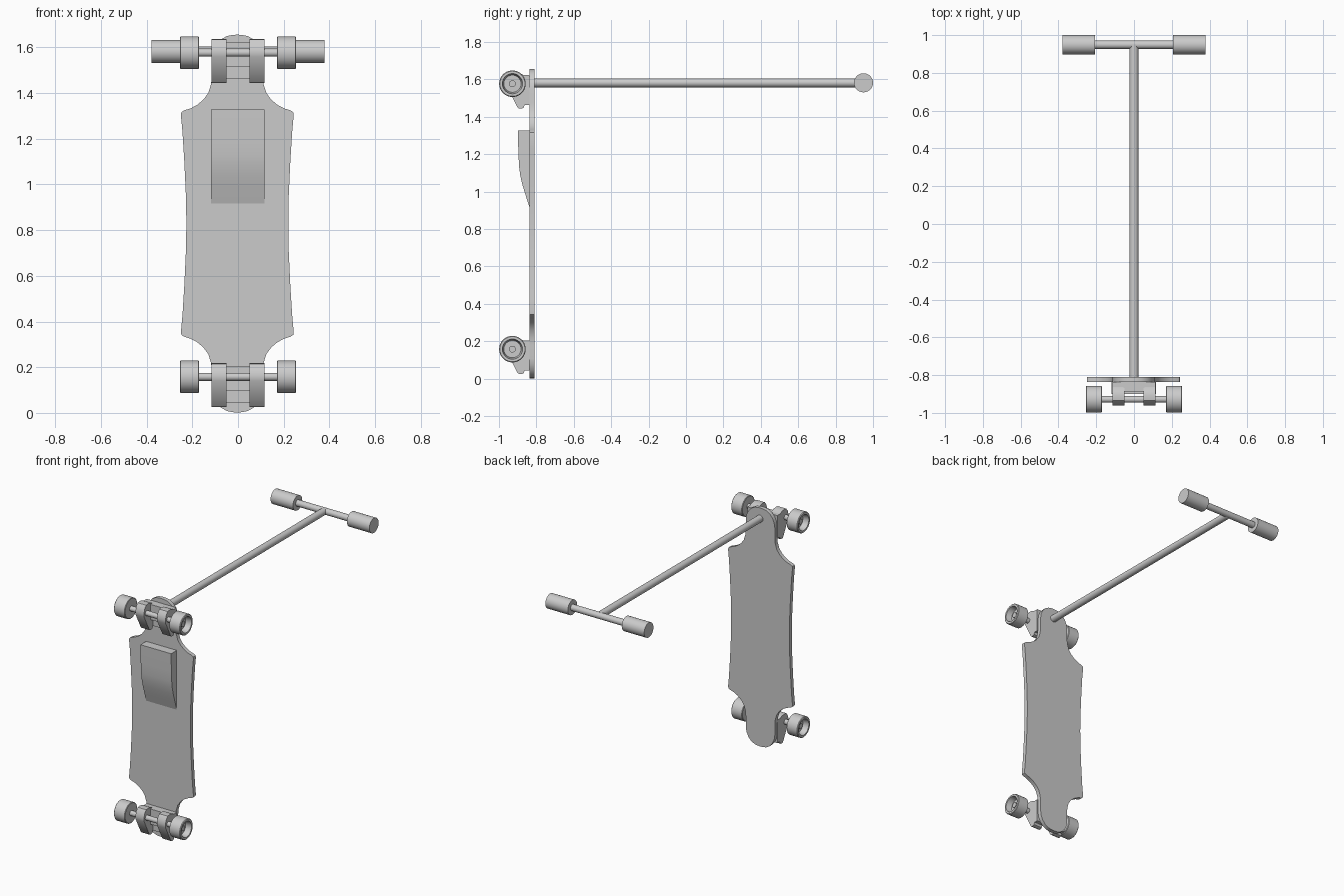
import bpy
import bmesh
import math
from mathutils import Matrix, Vector

cube = bpy.data.objects.get("Cube")
if cube:
    bpy.data.objects.remove(cube, do_unlink=True)

grey = bpy.data.materials.new("plain grey")
grey.use_nodes = True
grey.diffuse_color = (0.6, 0.6, 0.6, 1)
grey.node_tree.nodes["Principled BSDF"].inputs["Base Color"].default_value = grey.diffuse_color


def finish(name, bm, angle=35):
    bmesh.ops.recalc_face_normals(bm, faces=bm.faces)
    mesh = bpy.data.meshes.new(name)
    bm.to_mesh(mesh)
    bm.free()
    mesh.materials.append(grey)
    obj = bpy.data.objects.new(name, mesh)
    bpy.context.collection.objects.link(obj)
    bpy.ops.object.select_all(action="DESELECT")
    obj.select_set(True)
    bpy.context.view_layer.objects.active = obj
    bpy.ops.object.shade_smooth_by_angle(angle=math.radians(angle))
    return obj


def extrude(name, points, offset, angle=35):
    """Extrude a closed outline of 3D points along an offset."""
    bm = bmesh.new()
    face = bm.faces.new([bm.verts.new(p) for p in points])
    new = bmesh.ops.extrude_face_region(bm, geom=[face])["geom"]
    bmesh.ops.translate(bm, vec=offset, verts=[g for g in new if isinstance(g, bmesh.types.BMVert)])
    return finish(name, bm, angle)


def side_profile(name, profile, x0, x1, z=0, angle=35):
    return extrude(name, [(x0, y, z + h) for y, h in profile], (x1 - x0, 0, 0), angle)


def block(name, x, y0, y1, z0, z1):
    return side_profile(name, [(y0, z0), (y1, z0), (y1, z1), (y0, z1)], -x, x)


def rod(name, start, end, radius):
    start, end = Vector(start), Vector(end)
    axis = end - start
    bm = bmesh.new()
    turn = axis.to_track_quat("Z", "Y").to_matrix().to_4x4()
    bmesh.ops.create_cone(bm, cap_ends=True, segments=32, radius1=radius, radius2=radius,
                          depth=axis.length, matrix=Matrix.Translation((start + end) / 2) @ turn)
    return finish(name, bm)


def lathe_x(name, profile, centre):
    """Spin an (x, radius) profile around a horizontal axle."""
    bm = bmesh.new()
    verts = [bm.verts.new((x, 0, r)) for x, r in profile]
    edges = [bm.edges.new(pair) for pair in zip(verts, verts[1:])]
    bmesh.ops.spin(bm, geom=verts + edges, axis=(1, 0, 0), cent=(0, 0, 0),
                   angle=math.tau, steps=40, use_merge=True)
    bmesh.ops.remove_doubles(bm, verts=bm.verts, dist=0.0001)
    bmesh.ops.translate(bm, vec=centre, verts=bm.verts)
    return finish(name, bm)


# Deck: one quarter of the outline, mirrored to all four corners
DECK_MID, DECK_FRONT, DECK_BACK = 0.829, -0.837, -0.81
quarter = [(0.223, 0), (0.225, 0.12), (0.232, 0.27), (0.24, 0.4), (0.247, 0.475), (0.245, 0.487),
           (0.234, 0.495), (0.205, 0.504), (0.175, 0.52), (0.148, 0.543), (0.127, 0.572),
           (0.115, 0.61), (0.111, 0.65), (0.111, 0.72), (0.106, 0.753), (0.092, 0.783),
           (0.072, 0.806), (0.045, 0.821), (0.02, 0.826), (0, 0.827)]
half = quarter + [(-x, z) for x, z in quarter[-2::-1]]
outline = half + [(x, -z) for x, z in half[-2:0:-1]]
extrude("deck", [(x - 0.003, DECK_FRONT, DECK_MID + z) for x, z in outline],
        (0, DECK_BACK - DECK_FRONT, 0))

# Battery case with a curved lower slope
case = [(-0.834, 1.328), (-0.899, 1.328), (-0.896, 1.2), (-0.892, 1.13), (-0.886, 1.085),
        (-0.874, 1.035), (-0.859, 0.985), (-0.834, 0.907)]
side_profile("battery_case", case, -0.119, 0.116)

# Trucks and wheels
AXLE_Y = -0.928
bracket = [(-0.85, 0.046), (-0.868, 0.046), (-0.885, 0.055), (-0.91, 0.06), (-0.935, 0.057),
           (-0.952, 0.035), (-0.96, 0.005), (-0.957, -0.018), (-0.9, -0.128), (-0.892, -0.133),
           (-0.876, -0.133), (-0.868, -0.128), (-0.862, -0.113), (-0.85, -0.113)]
wheel = [(0.17, 0), (0.17, 0.067), (0.173, 0.071), (0.251, 0.071), (0.255, 0.067),
         (0.255, 0.054), (0.215, 0.046), (0.215, 0.018), (0.232, 0.018), (0.232, 0)]
for end, z in (("lower", 0.158), ("upper", 1.577)):
    block(end + "_base_plate", 0.115, -0.862, -0.836, z - 0.113, z + 0.046)
    block(end + "_pivot_block", 0.055, -0.89, -0.86, z - 0.06, z + 0.046)
    rod(end + "_axle", (-0.175, AXLE_Y, z), (0.175, AXLE_Y, z), 0.0175)
    for side, s in (("left", 1), ("right", -1)):
        side_profile(f"{end}_{side}_bracket", bracket, s * 0.05, s * 0.115, z)
        lathe_x(f"{end}_{side}_wheel", [(s * x, r) for x, r in wheel], (0, AXLE_Y, z))

# Steering stem and handlebar
BAR_Y, BAR_Z = 0.949, 1.582
rod("stem", (0, -0.82, BAR_Z), (0, BAR_Y, BAR_Z), 0.024)
rod("handlebar", (-0.22, BAR_Y, BAR_Z), (0.22, BAR_Y, BAR_Z), 0.022)
for side, s in (("left", 1), ("right", -1)):
    rod(side + "_grip", (s * 0.207, BAR_Y, BAR_Z), (s * 0.379, BAR_Y, BAR_Z), 0.051)
